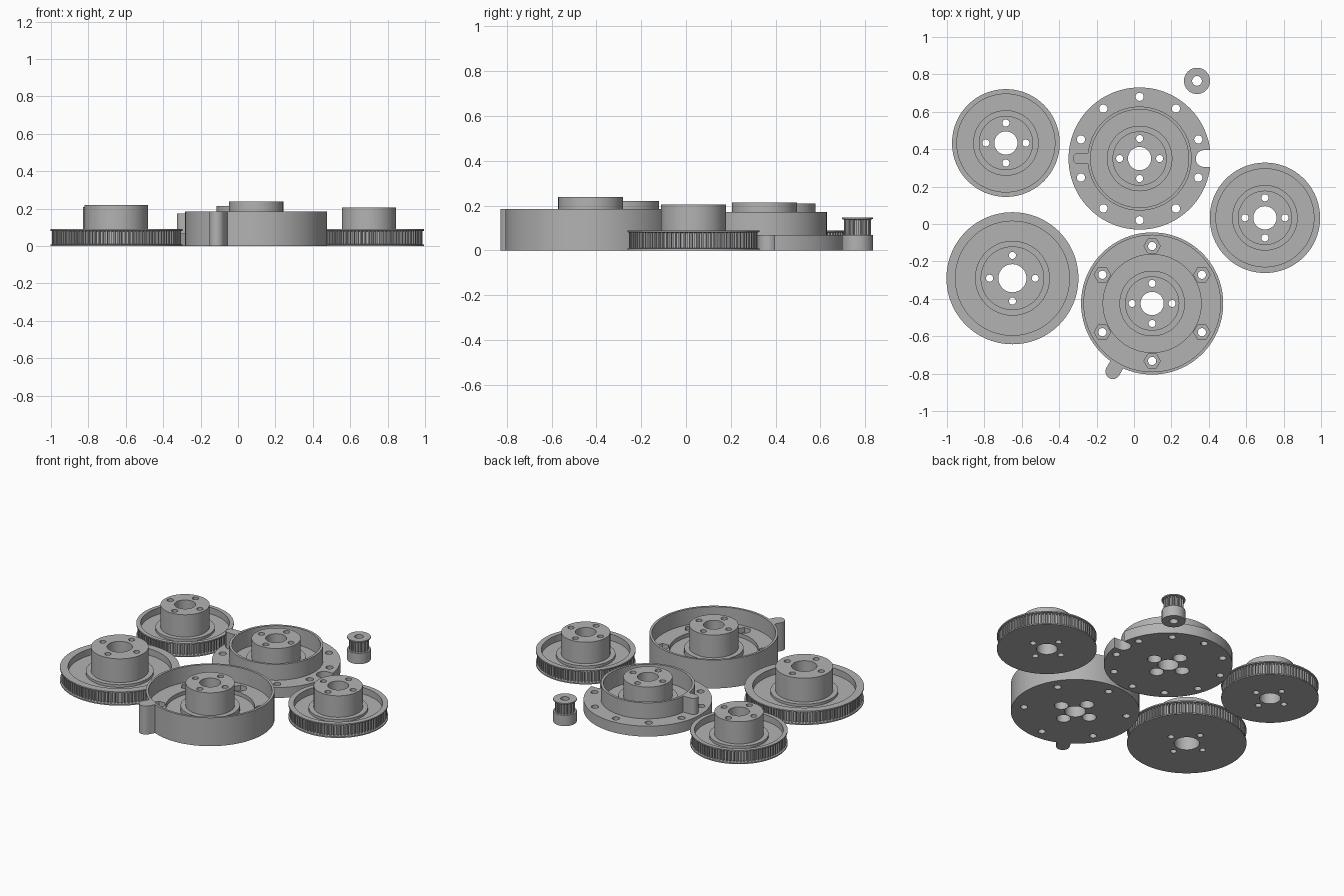
import bpy, bmesh, math
from mathutils import Matrix, Vector

if "Cube" in bpy.data.objects:
    bpy.data.objects.remove(bpy.data.objects["Cube"])

grey = bpy.data.materials.new("printed_grey")
grey.diffuse_color = (0.45, 0.45, 0.45, 1)
grey.use_nodes = True
grey.node_tree.nodes["Principled BSDF"].inputs["Base Color"].default_value = grey.diffuse_color


def finish(bm, name, loc):
    bmesh.ops.recalc_face_normals(bm, faces=bm.faces)
    me = bpy.data.meshes.new(name)
    bm.to_mesh(me)
    bm.free()
    me.materials.append(grey)
    ob = bpy.data.objects.new(name, me)
    ob.location = (loc[0], loc[1], 0)
    bpy.context.collection.objects.link(ob)
    return ob


def smooth(ob):
    bpy.ops.object.select_all(action='DESELECT')
    ob.select_set(True)
    bpy.context.view_layer.objects.active = ob
    bpy.ops.object.shade_smooth_by_angle(angle=math.radians(25))


def lathe(name, loc, profile, n=96):
    """Spin a closed (radius, height) loop around z."""
    bm = bmesh.new()
    rings = []
    for i in range(n):
        a = 2 * math.pi * i / n
        rings.append([bm.verts.new((r * math.cos(a), r * math.sin(a), z)) for r, z in profile])
    m = len(profile)
    for i in range(n):
        p, q = rings[i], rings[(i + 1) % n]
        for j in range(m):
            k = (j + 1) % m
            bm.faces.new((p[j], q[j], q[k], p[k]))
    return finish(bm, name, loc)


def extrude(bm, pts, z0, z1):
    """Add a prism with the given outline."""
    lo = [bm.verts.new((x, y, z0)) for x, y in pts]
    hi = [bm.verts.new((x, y, z1)) for x, y in pts]
    bm.faces.new(lo[::-1])
    bm.faces.new(hi)
    for i in range(len(pts)):
        j = (i + 1) % len(pts)
        bm.faces.new((lo[i], lo[j], hi[j], hi[i]))


def circle_pts(r, n, cx=0, cy=0):
    return [(cx + r * math.cos(2 * math.pi * i / n), cy + r * math.sin(2 * math.pi * i / n))
            for i in range(n)]


def capsule_pts(start, end, half, angle):
    """Bar from start to end distance with a rounded outer end."""
    pts = [(start, -half)]
    pts += [(end + half * math.cos(t), half * math.sin(t))
            for t in [math.pi * (i / 12 - 0.5) for i in range(13)]]
    pts.append((start, half))
    rot = Matrix.Rotation(angle, 2)
    return [tuple(rot @ Vector(p)) for p in pts]


def cut(ob, groups, slots=()):
    """Cut circular patterns: (count, distance, radius, sides, z0, z1, start angle)."""
    passes = []
    for count, dist, r, sides, z0, z1, start in groups:
        bm = bmesh.new()
        for i in range(count):
            a = start + 2 * math.pi * i / count
            extrude(bm, circle_pts(r, sides, dist * math.cos(a), dist * math.sin(a)), z0, z1)
        passes.append(bm)
    for pts, z0, z1 in slots:
        bm = bmesh.new()
        extrude(bm, pts, z0, z1)
        passes.append(bm)
    bpy.context.view_layer.objects.active = ob
    for bm in passes:
        c = finish(bm, "cutter", ob.location)
        c.hide_render = True
        bpy.context.view_layer.update()
        mod = ob.modifiers.new("cut", 'BOOLEAN')
        mod.operation, mod.solver, mod.object = 'DIFFERENCE', 'EXACT', c
        bpy.ops.object.modifier_apply(modifier=mod.name)
        bpy.data.objects.remove(c)


def teeth(name, loc, count, root, tip, z0, z1):
    """Ring of tapered belt teeth."""
    bm = bmesh.new()
    w = math.pi * root / count
    for i in range(count):
        rot = Matrix.Rotation(2 * math.pi * i / count, 2)
        shape = [(root - 0.006, -w * 0.62), (tip, -w * 0.42), (tip, w * 0.42), (root - 0.006, w * 0.62)]
        extrude(bm, [tuple(rot @ Vector(p)) for p in shape], z0, z1)
    finish(bm, name, loc)


def hub_profile(bore, hub, step, top, step_z, floor):
    """Inner part of a profile, from the bore up and out to the floor."""
    return [(bore, 0), (bore, top), (hub, top), (hub, step_z), (step, step_z), (step, floor)]


# Three large belt pulleys: position, flange, recess, hub, step, bore, hole distance, top, teeth
pulleys = [
    ("rear_left", (-0.685, 0.433), 0.288, 0.262, 0.145, 0.175, 0.062, 0.107, 0.21, 82),
    ("front_left", (-0.65, -0.29), 0.353, 0.305, 0.17, 0.20, 0.075, 0.122, 0.22, 102),
    ("right", (0.70, 0.033), 0.295, 0.262, 0.145, 0.175, 0.062, 0.107, 0.205, 84),
]
for side, loc, R, rec, hub, step, bore, hd, top, count in pulleys:
    root = R - 0.02
    prof = hub_profile(bore, hub, step, top, 0.065, 0.048) + [
        (rec, 0.048), (rec, 0.09), (R, 0.09), (R, 0.082), (root, 0.078),
        (root, 0.012), (R, 0.008), (R, 0)]
    ob = lathe(side + "_pulley", loc, prof)
    cut(ob, [(4, hd, 0.019, 20, -0.1, 0.4, 0)])
    smooth(ob)
    teeth(side + "_pulley_teeth", loc, count, root, R - 0.008, 0.01, 0.08)

# Flanged cup with bolt circle, edge notch and stop tab
loc = (0.03, 0.35)
prof = hub_profile(0.062, 0.145, 0.175, 0.213, 0.09, 0.062) + [
    (0.262, 0.062), (0.262, 0.172), (0.278, 0.172), (0.278, 0.068), (0.38, 0.068), (0.38, 0)]
cup = lathe("flanged_cup", loc, prof)
notch = [(0.5, -0.045)] + [(0.345 - 0.045 * math.sin(t), -0.045 * math.cos(t))
                          for t in [math.pi * i / 12 for i in range(13)]] + [(0.5, 0.045)]
cut(cup, [(10, 0.33, 0.022, 20, -0.1, 0.2, math.pi / 2),
          (4, 0.107, 0.019, 20, -0.1, 0.4, 0),
          (4, 0.107, 0.042, 24, -0.1, 0.05, 0)],
    [(notch[::-1], -0.1, 0.3)])
smooth(cup)
bm = bmesh.new()
extrude(bm, capsule_pts(0.27, 0.327, 0.03, math.pi), 0.06, 0.173)
smooth(finish(bm, "cup_stop_tab", loc))

# Deep housing with nut pockets and outer stop tab
loc = (0.097, -0.425)
prof = hub_profile(0.062, 0.145, 0.175, 0.238, 0.09, 0.058) + [
    (0.262, 0.058), (0.262, 0.083), (0.365, 0.083), (0.365, 0.185), (0.38, 0.185), (0.38, 0)]
housing = lathe("housing", loc, prof)
cut(housing, [(6, 0.307, 0.022, 20, -0.1, 0.3, math.pi / 2),
              (6, 0.307, 0.044, 6, 0.05, 0.3, math.pi / 2),
              (4, 0.107, 0.019, 20, -0.1, 0.4, 0),
              (4, 0.107, 0.042, 24, -0.1, 0.05, 0)])
smooth(housing)
bm = bmesh.new()
extrude(bm, capsule_pts(0.37, 0.42, 0.04, math.radians(240)), 0, 0.185)
smooth(finish(bm, "housing_stop_tab", loc))

# Small motor pulley
loc = (0.337, 0.765)
prof = [(0.026, 0), (0.026, 0.148), (0.07, 0.148), (0.07, 0.14), (0.05, 0.136),
        (0.05, 0.07), (0.07, 0.07), (0.07, 0)]
smooth(lathe("motor_pulley", loc, prof, 48))
teeth("motor_pulley_teeth", loc, 18, 0.05, 0.06, 0.068, 0.138)
